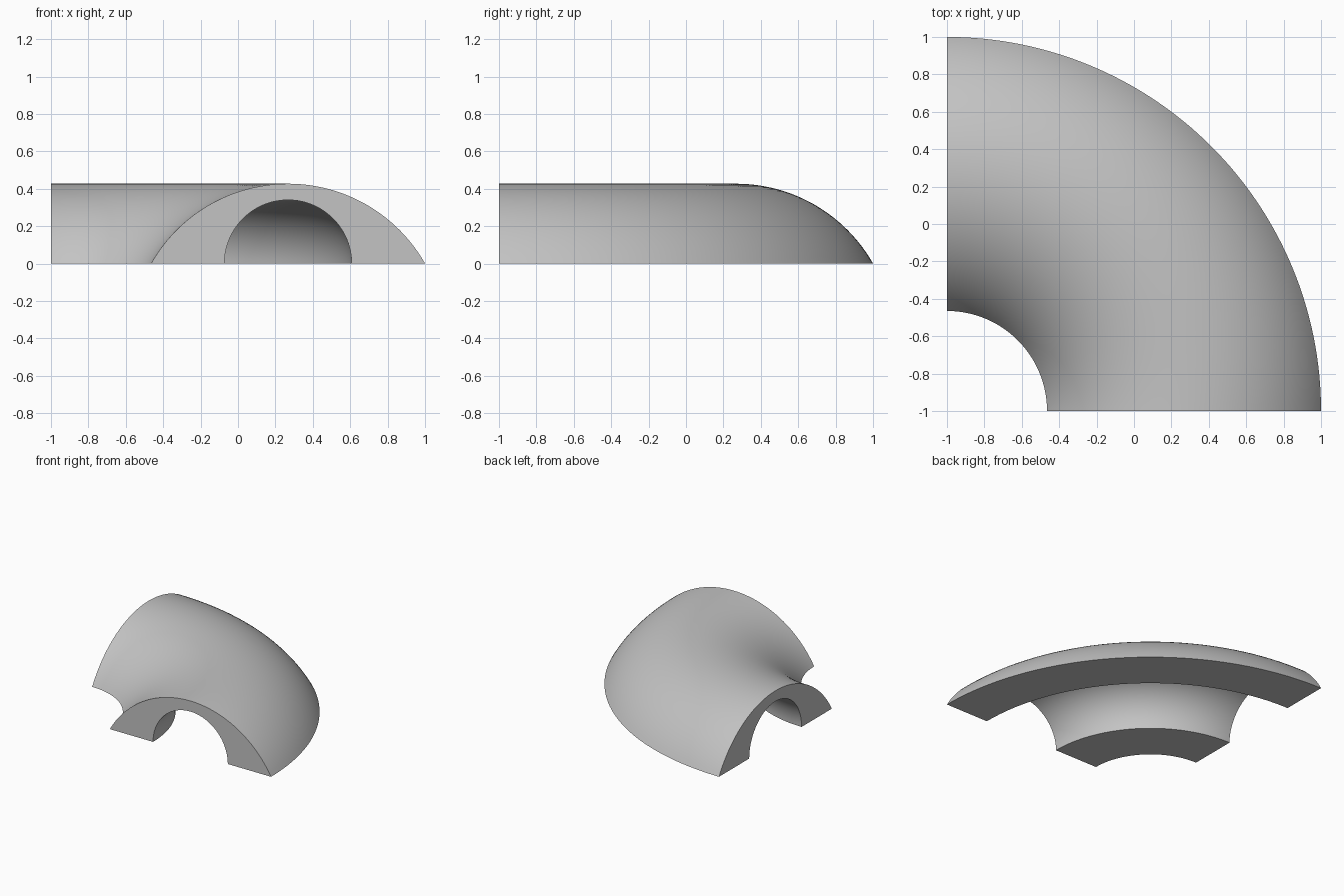
import bpy, bmesh, math

if "Cube" in bpy.data.objects:
    bpy.data.objects.remove(bpy.data.objects["Cube"])

HALF_W, HEIGHT = 0.7325, 0.427      # outer arch
BORE = 0.34                         # inner half-round channel
MID = 2.0 - HALF_W                  # sweep radius of the arch centre
SWEEP = 64
N = 48

grey = bpy.data.materials.new("plain_grey")
grey.diffuse_color = (0.55, 0.55, 0.55, 1)
grey.use_nodes = True
grey.node_tree.nodes["Principled BSDF"].inputs["Base Color"].default_value = grey.diffuse_color

# Cross-section: circular segment outside, semicircle inside, flat feet
R = (HALF_W ** 2 + HEIGHT ** 2) / (2 * HEIGHT)
half = math.asin(HALF_W / R)
outer, inner = [], []
for i in range(N + 1):
    t = -1 + 2 * i / N
    a, b = half * t, math.pi / 2 * t
    outer.append((MID + R * math.sin(a), max(0.0, R * math.cos(a) + HEIGHT - R)))
    inner.append((MID + BORE * math.sin(b), max(0.0, BORE * math.cos(b))))
profile = outer + inner[::-1]

# Sweep the section a quarter turn about the corner
bm = bmesh.new()
rings = []
for s in range(SWEEP + 1):
    a = math.pi / 2 * s / SWEEP
    rings.append([bm.verts.new((r * math.cos(a) - 1, r * math.sin(a) - 1, z))
                  for r, z in profile])
count = len(profile)
for p, q in zip(rings, rings[1:]):
    for i in range(count):
        j = (i + 1) % count
        bm.faces.new((p[i], p[j], q[j], q[i]))

# End caps as strips between outer and inner arcs
for ring in (rings[0], rings[-1]):
    for i in range(N):
        bm.faces.new((ring[i], ring[i + 1], ring[count - 2 - i], ring[count - 1 - i]))
bmesh.ops.recalc_face_normals(bm, faces=bm.faces)

mesh = bpy.data.meshes.new("curved_half_pipe")
bm.to_mesh(mesh)
bm.free()
mesh.materials.append(grey)
pipe = bpy.data.objects.new("curved_half_pipe", mesh)
bpy.context.collection.objects.link(pipe)
bpy.context.view_layer.objects.active = pipe
pipe.select_set(True)
bpy.ops.object.shade_smooth_by_angle(angle=math.radians(30))
